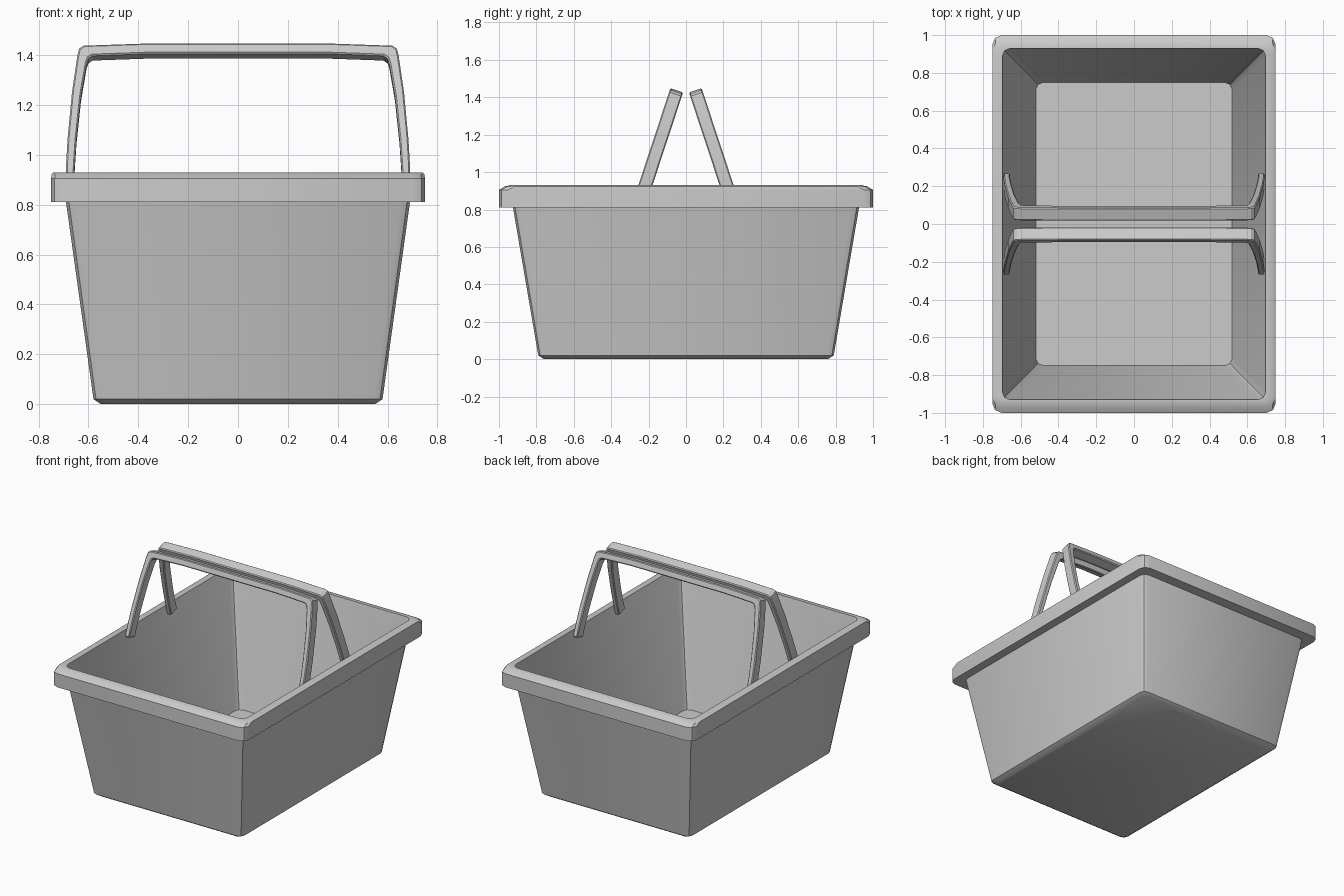
import bpy, bmesh, math
from mathutils import Vector

if "Cube" in bpy.data.objects:
    bpy.data.objects.remove(bpy.data.objects["Cube"])


def finish(name, bm, angle=30):
    bmesh.ops.recalc_face_normals(bm, faces=bm.faces)
    mesh = bpy.data.meshes.new(name)
    bm.to_mesh(mesh)
    bm.free()
    ob = bpy.data.objects.new(name, mesh)
    bpy.context.collection.objects.link(ob)
    bpy.ops.object.select_all(action='DESELECT')
    ob.select_set(True)
    bpy.context.view_layer.objects.active = ob
    bpy.ops.object.shade_smooth_by_angle(angle=math.radians(angle))
    return ob


def rounded_rect(bm, hx, hy, z, r, seg=2):
    verts = []
    for k, (sx, sy) in enumerate([(1, 1), (-1, 1), (-1, -1), (1, -1)]):
        for i in range(seg + 1):
            a = math.pi / 2 * (k + i / seg)
            verts.append(bm.verts.new((sx * (hx - r) + r * math.cos(a),
                                       sy * (hy - r) + r * math.sin(a), z)))
    return verts


# Tub: one loft from the outside bottom, round the rim, to the inside floor
sections = [  # half x, half y, z, corner radius
    (0.55, 0.76, 0.00, 0.03),
    (0.58, 0.79, 0.02, 0.035),
    (0.69, 0.925, 0.81, 0.04),
    (0.75, 1.00, 0.81, 0.05),
    (0.75, 1.00, 0.905, 0.05),
    (0.748, 0.97, 0.923, 0.05),
    (0.74, 0.94, 0.93, 0.045),
    (0.697, 0.93, 0.93, 0.04),
    (0.52, 0.75, 0.04, 0.04),
]
bm = bmesh.new()
rings = [rounded_rect(bm, *s) for s in sections]
n = len(rings[0])
for a, b in zip(rings, rings[1:]):
    for i in range(n):
        j = (i + 1) % n
        bm.faces.new((a[i], a[j], b[j], b[i]))
bm.faces.new(rings[0])
bm.faces.new(rings[-1])
finish("basket_tub", bm)

# Handles: arch strip in a leaning plane, given as outer and inner x, height
outer = [(0.692, -0.055), (0.690, 0.02), (0.684, 0.13), (0.666, 0.33),
         (0.645, 0.48), (0.638, 0.512), (0.620, 0.525), (0.37, 0.534)]
inner = [(0.657, -0.055), (0.655, 0.02), (0.648, 0.13), (0.630, 0.31),
         (0.608, 0.445), (0.600, 0.470), (0.583, 0.482), (0.37, 0.490)]


def handle(name, side):
    lean = math.atan(0.33)
    up = Vector((0, -side * math.sin(lean), math.cos(lean)))
    across = Vector((0, side * math.cos(lean), math.sin(lean)))
    base = Vector((0, side * 0.217, 0.93))
    pairs = list(zip(outer, inner))
    pairs += [((-o[0], o[1]), (-i[0], i[1])) for o, i in reversed(pairs)]
    bm = bmesh.new()
    loops = []
    for o, i in pairs:
        corners = ((o, -0.036), (o, 0.036), (i, 0.036), (i, -0.036))
        loops.append([bm.verts.new(base + Vector((p[0], 0, 0)) + up * p[1] + across * d)
                      for p, d in corners])
    for a, b in zip(loops, loops[1:]):
        for k in range(4):
            m = (k + 1) % 4
            bm.faces.new((a[k], a[m], b[m], b[k]))
    bm.faces.new(loops[0])
    bm.faces.new(loops[-1])
    ob = finish(name, bm)
    # Softened long edges
    bev = ob.modifiers.new("edge_bevel", 'BEVEL')
    bev.width = 0.006
    bev.segments = 1
    bev.limit_method = 'ANGLE'
    bev.angle_limit = math.radians(60)


handle("front_handle", -1)
handle("back_handle", 1)
